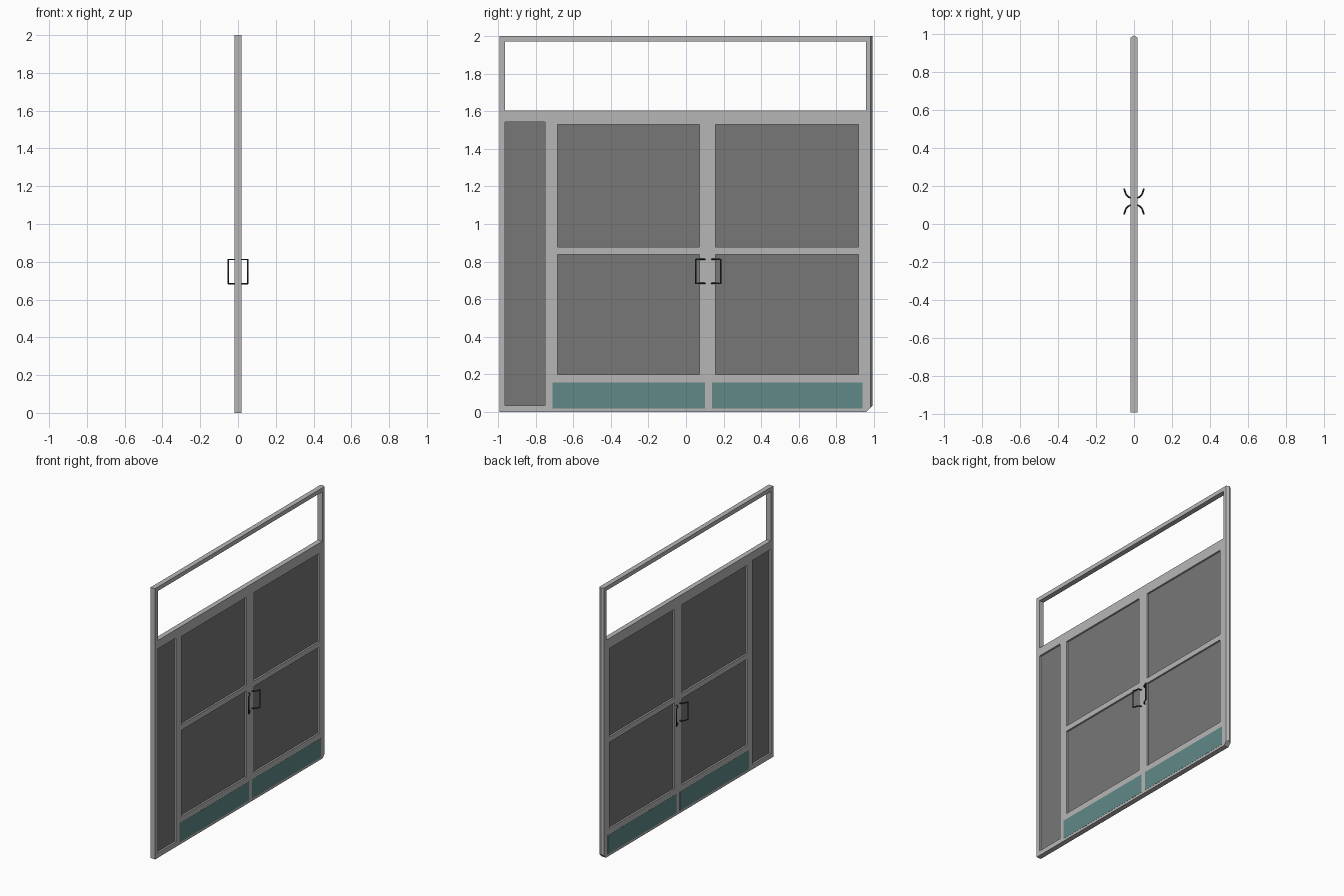
import bpy, bmesh
from mathutils import Vector

if "Cube" in bpy.data.objects:
    bpy.data.objects.remove(bpy.data.objects["Cube"])

T = 0.0185  # half thickness of the frame


def material(name, rgb):
    m = bpy.data.materials.new(name)
    m.diffuse_color = (*rgb, 1)
    m.use_nodes = True
    m.node_tree.nodes["Principled BSDF"].inputs["Base Color"].default_value = m.diffuse_color
    return m


ALU = material("light grey metal", (0.47, 0.47, 0.47))
GLASS = material("dark grey panel", (0.185, 0.185, 0.185))
KICK = material("teal plate", (0.115, 0.25, 0.24))
DARK = material("dark handle metal", (0.025, 0.045, 0.045))


def finish(bm, name, mat):
    bmesh.ops.recalc_face_normals(bm, faces=bm.faces)
    me = bpy.data.meshes.new(name)
    bm.to_mesh(me)
    bm.free()
    me.materials.append(mat)
    ob = bpy.data.objects.new(name, me)
    bpy.context.collection.objects.link(ob)
    return ob


def boxes(name, mat, half, rects):
    """Boxes symmetric about x = 0, each given as (y0, y1, z0, z1)."""
    bm = bmesh.new()
    for y0, y1, z0, z1 in rects:
        vs = bmesh.ops.create_cube(bm, size=1)["verts"]
        for v in vs:
            v.co = Vector((v.co.x * 2 * half,
                           (y0 + y1) / 2 + v.co.y * (y1 - y0),
                           (z0 + z1) / 2 + v.co.z * (z1 - z0)))
    return finish(bm, name, mat)


# Outer frame: left jamb, head, transom, sill and mullion
boxes("outer_frame", ALU, T, [
    (-0.993, -0.963, 0, 2),
    (-0.963, 0.957, 1.97, 2),
    (-0.963, 0.957, 1.56, 1.605),
    (-0.963, 0.957, 0, 0.015),
    (-0.75, -0.72, 0.015, 1.56),
    (-0.963, -0.75, 1.543, 1.56),
    (-0.963, -0.75, 0.015, 0.035),
])

# Right jamb with a shallow pointed edge and a cut bottom corner
bm = bmesh.new()
profile = [(-T, 0.957), (T, 0.957), (T, 0.982), (0, 0.993), (-T, 0.982)]
base = bm.faces.new([bm.verts.new((x, y, 0)) for x, y in profile])
top = bmesh.ops.extrude_face_region(bm, geom=[base])["geom"]
bmesh.ops.translate(bm, vec=(0, 0, 2),
                    verts=[g for g in top if isinstance(g, bmesh.types.BMVert)])
cut = bmesh.ops.bisect_plane(bm, geom=bm.verts[:] + bm.edges[:] + bm.faces[:],
                             plane_co=(0, 0.96, 0), plane_no=(0, 1, -1), clear_outer=True)
bmesh.ops.holes_fill(bm, edges=[e for e in cut["geom_cut"] if isinstance(e, bmesh.types.BMEdge)])
finish(bm, "right_jamb", ALU)

# Fixed side panel
boxes("side_panel", GLASS, 0.005, [(-0.965, -0.748, 0.033, 1.545)])

# Two door leaves: outer edges, glass edges, kick plate edges
doors = {"left": (-0.72, 0.117, -0.683, 0.073, -0.71, 0.10),
         "right": (0.117, 0.957, 0.158, 0.917, 0.137, 0.94)}
for side, (a, b, g0, g1, k0, k1) in doors.items():
    boxes(side + "_door_frame", ALU, T, [
        (a, g0, 0.015, 1.56), (g1, b, 0.015, 1.56),
        (g0, g1, 0.015, 0.20), (g0, g1, 0.837, 0.877), (g0, g1, 1.53, 1.56)])
    boxes(side + "_door_panels", GLASS, 0.006, [
        (g0 - 0.002, g1 + 0.002, 0.198, 0.839),
        (g0 - 0.002, g1 + 0.002, 0.875, 1.532)])
    boxes(side + "_kick_plates", KICK, T + 0.001, [(k0, k1, 0.018, 0.157)])


# Pull handles: bent bars on both faces of both leaves
def handle(name, sx, y0, sy):
    arm = [(T - 0.002, 0), (0.03, 0.006), (0.041, 0.017), (0.047, 0.033), (0.052, 0.048)]
    pts = [(x, y, 0.812) for x, y in arm] + [(x, y, 0.684) for x, y in reversed(arm)]
    cu = bpy.data.curves.new(name, "CURVE")
    cu.dimensions = "3D"
    cu.bevel_depth = 0.0045
    cu.bevel_resolution = 1
    cu.use_fill_caps = True
    sp = cu.splines.new("POLY")
    sp.points.add(len(pts) - 1)
    for p, (x, y, z) in zip(sp.points, pts):
        p.co = (sx * x, y0 + sy * y, z, 1)
    cu.materials.append(DARK)
    bpy.context.collection.objects.link(bpy.data.objects.new(name, cu))


for sx, face in ((1, "outer"), (-1, "inner")):
    handle("left_handle_" + face, sx, 0.100, -1)
    handle("right_handle_" + face, sx, 0.137, 1)
